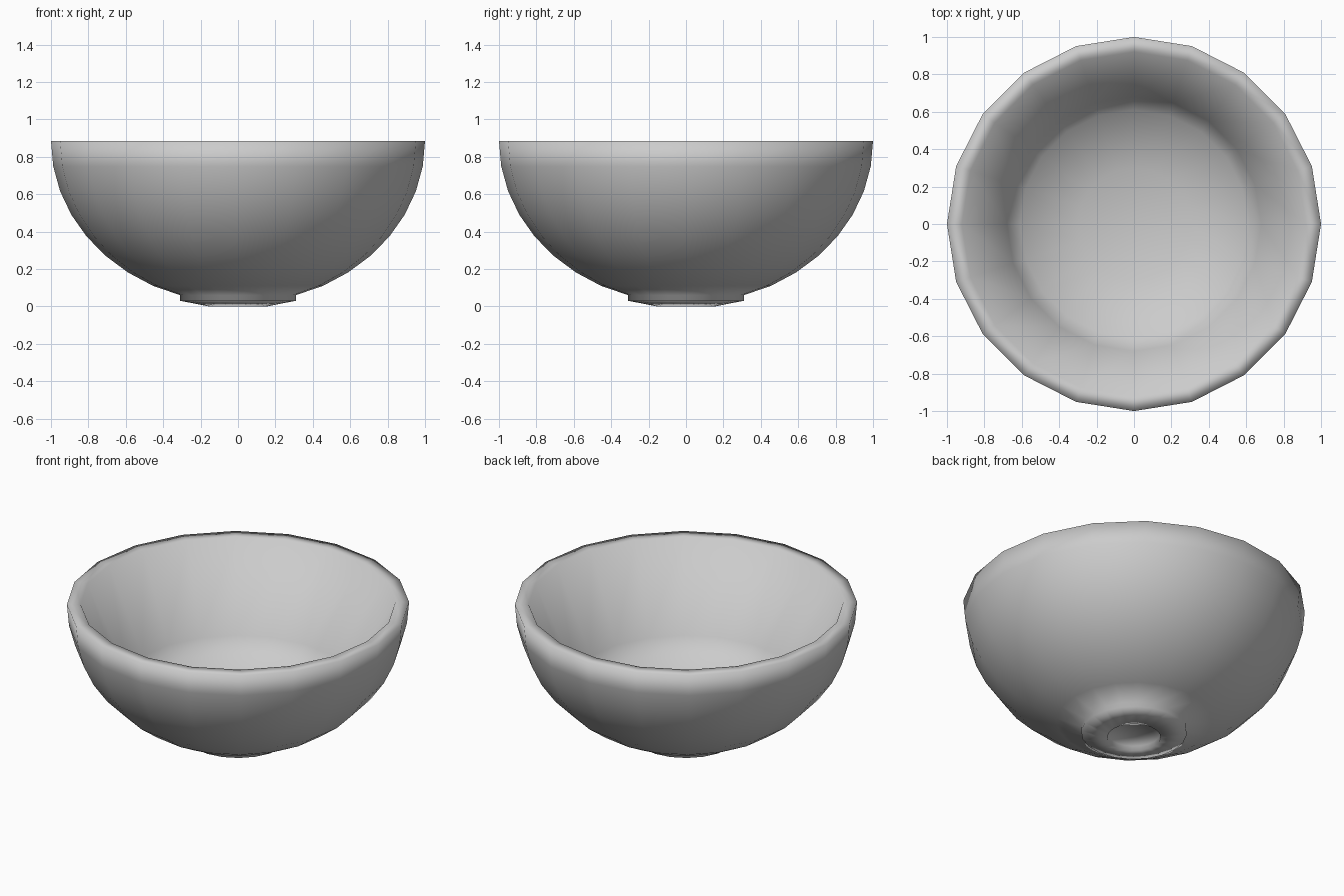
import bpy, bmesh, math

if "Cube" in bpy.data.objects:
    bpy.data.objects.remove(bpy.data.objects["Cube"])

SIDES = 20
H = 0.884           # rim height


def arc(radius, depth, degrees):
    """Profile points on an ellipse quarter centred at rim height."""
    return [(radius * math.cos(math.radians(a)), H - depth * math.sin(math.radians(a)))
            for a in degrees]


def lathe(name, profile):
    """Revolve a profile whose first and last points lie on the axis."""
    bm = bmesh.new()
    rings = []
    for r, z in profile:
        if r < 1e-6:
            rings.append([bm.verts.new((0, 0, z))] * SIDES)
        else:
            rings.append([bm.verts.new((r * math.cos(math.tau * i / SIDES),
                                        r * math.sin(math.tau * i / SIDES), z))
                          for i in range(SIDES)])
    for a, b in zip(rings, rings[1:]):
        for i in range(SIDES):
            j = (i + 1) % SIDES
            quad = [a[i], a[j], b[j], b[i]]
            bm.faces.new(list(dict.fromkeys(quad)))
    bmesh.ops.recalc_face_normals(bm, faces=bm.faces)
    for f in bm.faces:
        f.smooth = True
    mesh = bpy.data.meshes.new(name)
    bm.to_mesh(mesh)
    bm.free()
    obj = bpy.data.objects.new(name, mesh)
    bpy.context.collection.objects.link(obj)
    return obj


# Small ring foot with a shallow recess, rounded outer wall, flat rim, tapering inner wall, dished floor
foot = [(0, 0.018), (0.156, 0.03), (0.156, 0), (0.309, 0.03), (0.309, 0.06)]
outer = arc(1.0, H - 0.015, range(63, -1, -9))
inner = [(0.92, H), (0.68, 0.36), (0.61, 0.27)]
floor = [(0.3, 0.18), (0, 0.15)]
lathe("bowl", foot + outer + inner + floor)
